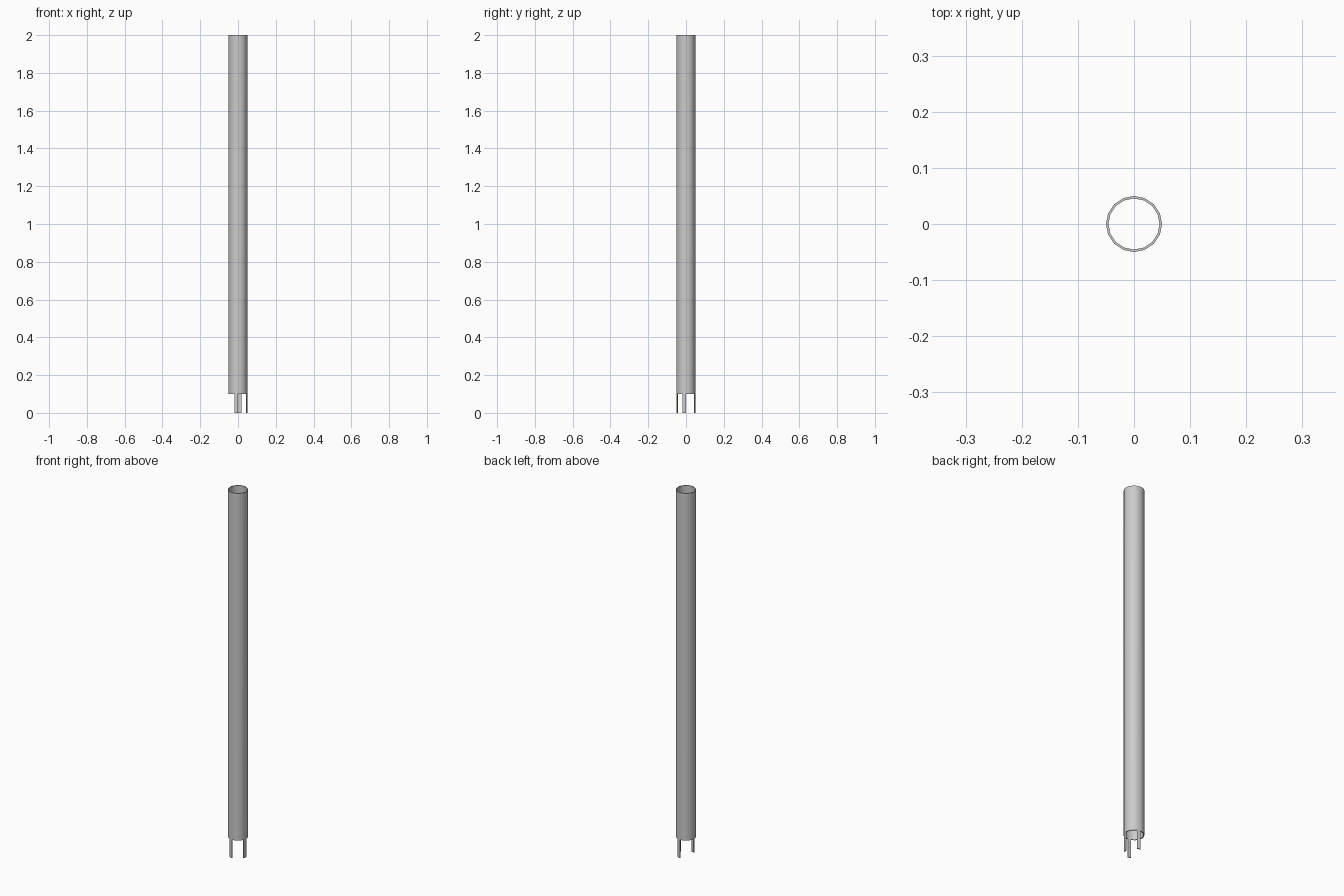
import bpy, bmesh
from math import cos, sin, tau

if "Cube" in bpy.data.objects:
    bpy.data.objects.remove(bpy.data.objects["Cube"])

SIDES, R_OUT, R_IN = 16, 0.05, 0.0455
Z_BODY, Z_TOP = 0.10, 2.0
PRONGS = (3, 11, 15)   # wall segments that continue down to the ground

bm = bmesh.new()


def ring(radius, z):
    return [bm.verts.new((radius * cos(tau * i / SIDES), radius * sin(tau * i / SIDES), z))
            for i in range(SIDES)]


# Hollow tube: outer wall, inner wall and the two rims
loops = [ring(R_OUT, Z_BODY), ring(R_OUT, Z_TOP), ring(R_IN, Z_TOP), ring(R_IN, Z_BODY)]
bottom = []
for k in range(4):
    a, b = loops[k], loops[(k + 1) % 4]
    for i in range(SIDES):
        j = (i + 1) % SIDES
        f = bm.faces.new((a[i], a[j], b[j], b[i]))
        if k == 3:
            bottom.append(f)

# Prongs: bottom rim segments extruded down
for i in PRONGS:
    ext = bmesh.ops.extrude_discrete_faces(bm, faces=[bottom[i]])["faces"][0]
    for v in ext.verts:
        v.co.z = 0.0

bmesh.ops.remove_doubles(bm, verts=bm.verts, dist=1e-5)
bmesh.ops.recalc_face_normals(bm, faces=bm.faces)
mesh = bpy.data.meshes.new("pronged_tube")
bm.to_mesh(mesh)
bm.free()

tube = bpy.data.objects.new("pronged_tube", mesh)
bpy.context.collection.objects.link(tube)
bpy.context.view_layer.objects.active = tube
tube.select_set(True)
bpy.ops.object.shade_smooth_by_angle(angle=0.6)
